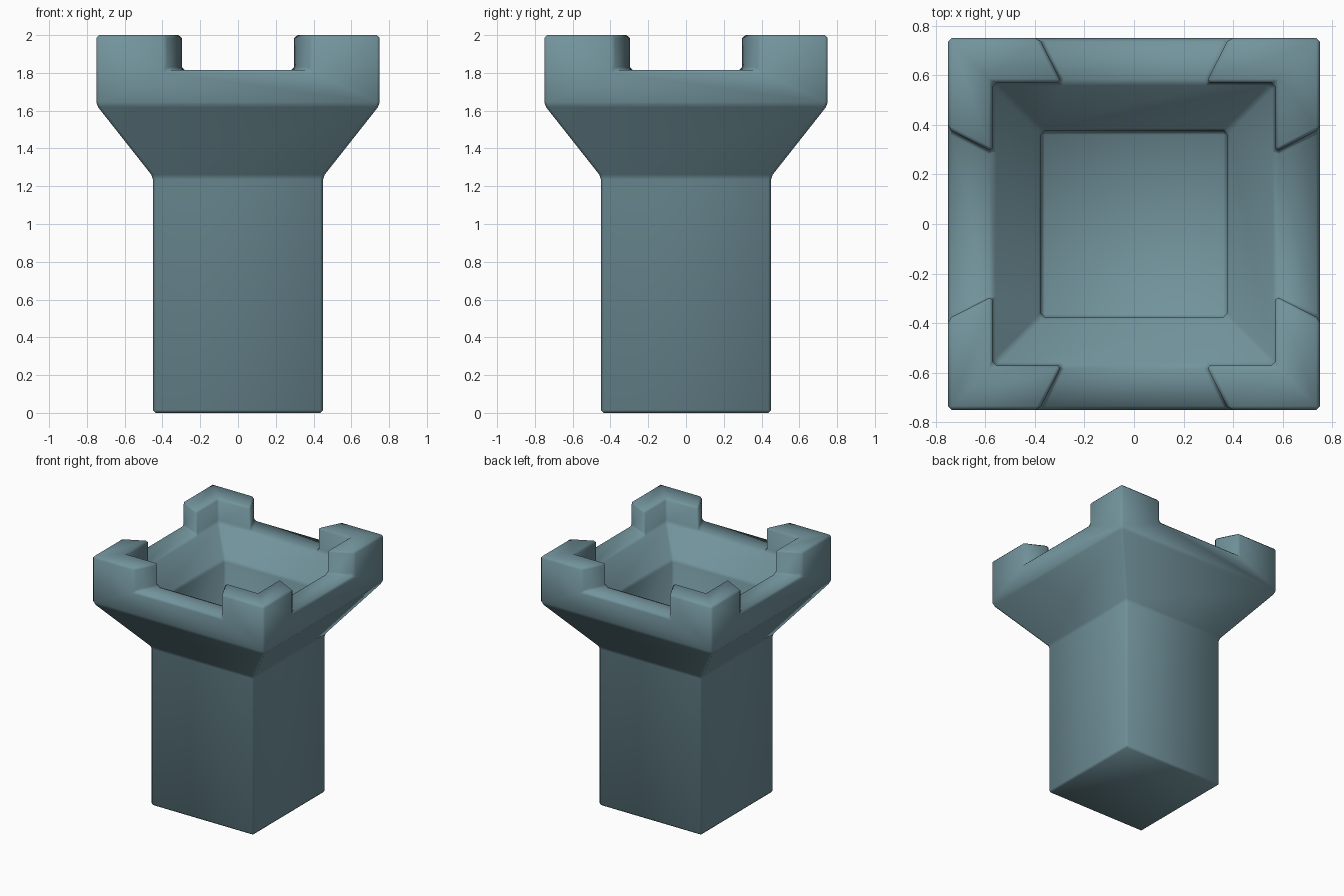
import bpy, bmesh, math

cube = bpy.data.objects.get("Cube")
if cube:
    bpy.data.objects.remove(cube, do_unlink=True)

# Blue-grey stone
stone = bpy.data.materials.new("blue_grey_stone")
stone.use_nodes = True
colour = (0.17, 0.295, 0.335, 1)
stone.diffuse_color = colour
stone.node_tree.nodes["Principled BSDF"].inputs["Base Color"].default_value = colour

NOTCH = 0.51          # half-width of each gap, relative to the wall radius
MERLON_HEIGHT = 0.185
# Profile (half-width, height): shaft, flare, rim, inner slope, pit
PROFILE = [(0.45, 0), (0.45, 1.25), (0.75, 1.63), (0.75, 1.815),
           (0.57, 1.815), (0.375, 1.64), (0.375, 1.24)]
RIM = 3


def square_ring(bm, r, z):
    """Square ring with two notch points on every side."""
    ring = []
    for k in range(4):
        c, s = round(math.cos(k * math.pi / 2)), round(math.sin(k * math.pi / 2))
        for x in (-r, -r * NOTCH, r * NOTCH):
            ring.append(bm.verts.new((c * x + s * r, s * x - c * r, z)))
    return ring


# Body shell
bm = bmesh.new()
rings = [square_ring(bm, r, z) for r, z in PROFILE]
merlon_faces = []
for i in range(len(rings) - 1):
    a, b = rings[i], rings[i + 1]
    for j in range(12):
        n = (j + 1) % 12
        face = bm.faces.new((a[j], a[n], b[n], b[j]))
        if i == RIM and j % 3 != 1:
            merlon_faces.append(face)
bm.faces.new(rings[0][::-1])
bm.faces.new(rings[-1])

# Corner merlons raised from the rim
raised = bmesh.ops.extrude_face_region(bm, geom=merlon_faces)
top = [g for g in raised["geom"] if isinstance(g, bmesh.types.BMVert)]
bmesh.ops.translate(bm, verts=top, vec=(0, 0, MERLON_HEIGHT))
bmesh.ops.delete(bm, geom=[f for f in merlon_faces if f.is_valid], context="FACES")

# Merge flat areas into single faces
bmesh.ops.dissolve_limit(bm, angle_limit=0.02, verts=bm.verts[:], edges=bm.edges[:])
bmesh.ops.recalc_face_normals(bm, faces=bm.faces[:])
for f in bm.faces:
    f.smooth = True

mesh = bpy.data.meshes.new("castle_tower")
bm.to_mesh(mesh)
bm.free()
mesh.materials.append(stone)
tower = bpy.data.objects.new("castle_tower", mesh)
bpy.context.collection.objects.link(tower)

# Small softened edges
bevel = tower.modifiers.new("soft_edges", "BEVEL")
bevel.width = 0.015
bevel.segments = 1
bevel.limit_method = "ANGLE"
bevel.angle_limit = math.radians(25)
